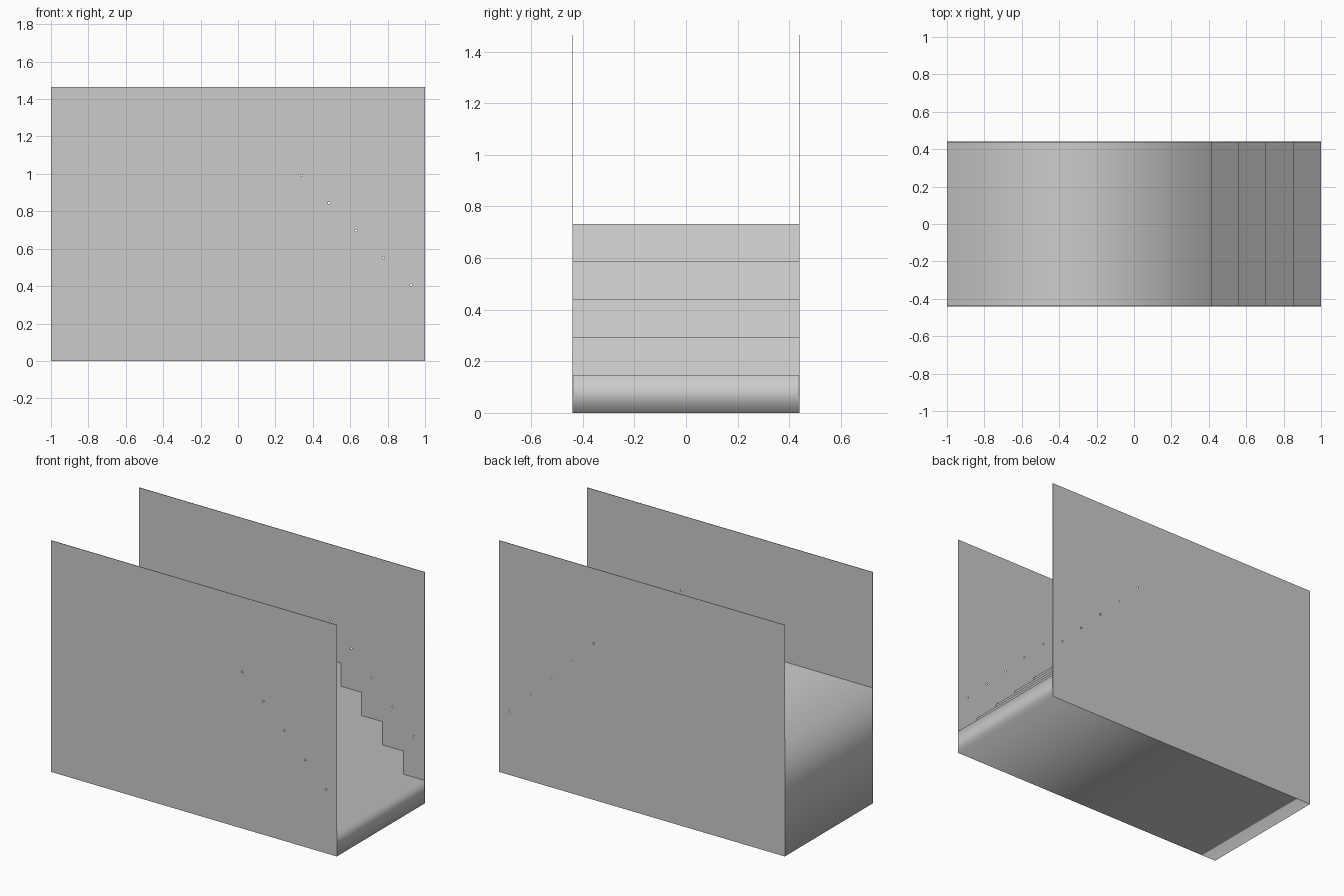
import bpy, math

if "Cube" in bpy.data.objects:
    bpy.data.objects.remove(bpy.data.objects["Cube"])

HALF_W, WALL_T = 0.44, 0.003
WALL_H, RISE, RUN, STEPS = 1.465, 0.1465, 0.1465, 5


def extruded(name, loops, y, depth):
    """Flat XZ outline (extra loops become holes) extruded along y."""
    cu = bpy.data.curves.new(name, 'CURVE')
    cu.dimensions = '2D'
    cu.fill_mode = 'BOTH'
    cu.extrude = depth / 2
    for pts in loops:
        sp = cu.splines.new('POLY')
        sp.points.add(len(pts) - 1)
        for p, (x, z) in zip(sp.points, pts):
            p.co = (x, z, 0, 1)
        sp.use_cyclic_u = True
    ob = bpy.data.objects.new(name, cu)
    bpy.context.collection.objects.link(ob)
    ob.location.y = y
    ob.rotation_euler.x = math.radians(90)
    bpy.ops.object.select_all(action='DESELECT')
    ob.select_set(True)
    bpy.context.view_layer.objects.active = ob
    bpy.ops.object.convert(target='MESH')
    return ob


def circle(cx, cz, r=0.006, n=8):
    return [(cx + r * math.cos(2 * math.pi * i / n),
             cz + r * math.sin(2 * math.pi * i / n)) for i in range(n)]


# Stair block with a long landing
profile = [(-1, 0), (1, 0)]
for i in range(STEPS):
    z = RISE * (i + 1)
    x = 1 - RUN * i
    profile += [(x, z), (x - RUN if i < STEPS - 1 else -1, z)]
extruded("stairs", [profile], 0, 2 * (HALF_W - WALL_T))

# Side walls with a small fixing hole above each tread
wall = [(-1, 0), (1, 0), (1, WALL_H), (-1, WALL_H)]
holes = [circle(0.925 - RUN * i, 0.405 + RISE * i) for i in range(STEPS)]
for side, s in (("front", -1), ("back", 1)):
    extruded(side + "_wall", [wall] + holes, s * (HALF_W - WALL_T / 2), WALL_T)
